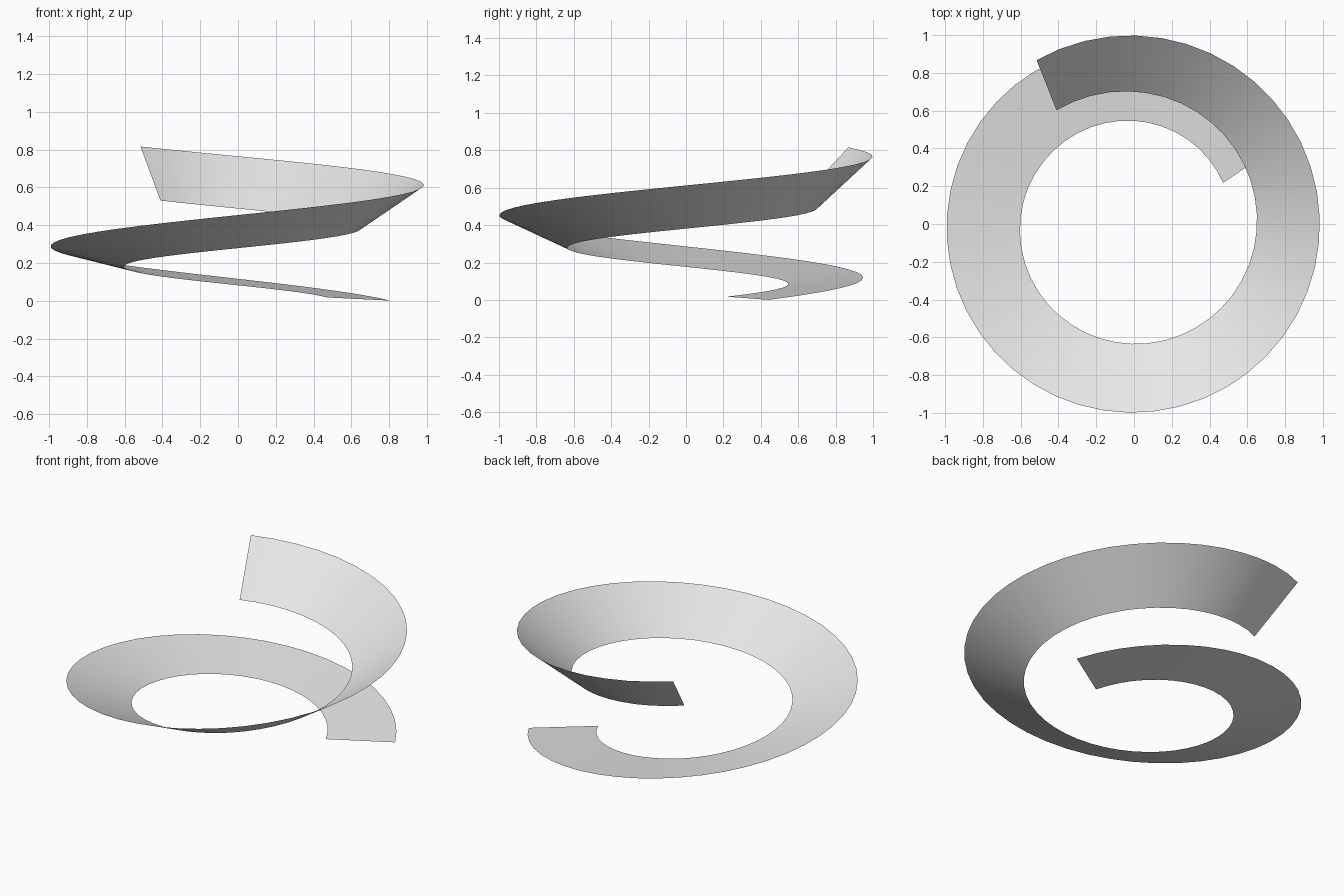
import bpy
import bmesh
from math import radians, sin, cos
from mathutils import Vector

cube = bpy.data.objects.get("Cube")
if cube:
    bpy.data.objects.remove(cube, do_unlink=True)

STEPS = 58
HALF_WIDTH = 0.202
CENTRE = Vector((-0.016, -0.009, 0))


def lerp(a, b, t):
    return a + (b - a) * t


# Plain grey for the whole ribbon
grey = bpy.data.materials.new("light_grey")
grey.use_nodes = True
colour = (0.8, 0.8, 0.8, 1)
grey.diffuse_color = colour
grey.node_tree.nodes["Principled BSDF"].inputs["Base Color"].default_value = colour

# Thin ribbon climbing a widening spiral, banking inward as it rises
bm = bmesh.new()
previous = None
for i in range(STEPS + 1):
    t = i / STEPS
    angle = radians(lerp(27.4, 481, t))
    radius = lerp(0.738, 0.868, t)
    middle = CENTRE + Vector((radius * cos(angle), radius * sin(angle), lerp(0.009, 0.673, t)))
    bank = radians(lerp(-2.4, 45, t) + 10 * t * (1 - t))
    heading = angle + radians(lerp(6.4, -9.3, t))
    across = HALF_WIDTH * Vector((cos(bank) * cos(heading), cos(bank) * sin(heading), sin(bank)))
    rung = (bm.verts.new(middle - across), bm.verts.new(middle + across))
    if previous:
        bm.faces.new((previous[0], previous[1], rung[1], rung[0]))
    previous = rung
for face in bm.faces:
    face.smooth = True

mesh = bpy.data.meshes.new("spiral_ribbon")
bm.to_mesh(mesh)
bm.free()
mesh.materials.append(grey)
ribbon = bpy.data.objects.new("spiral_ribbon", mesh)
bpy.context.collection.objects.link(ribbon)
